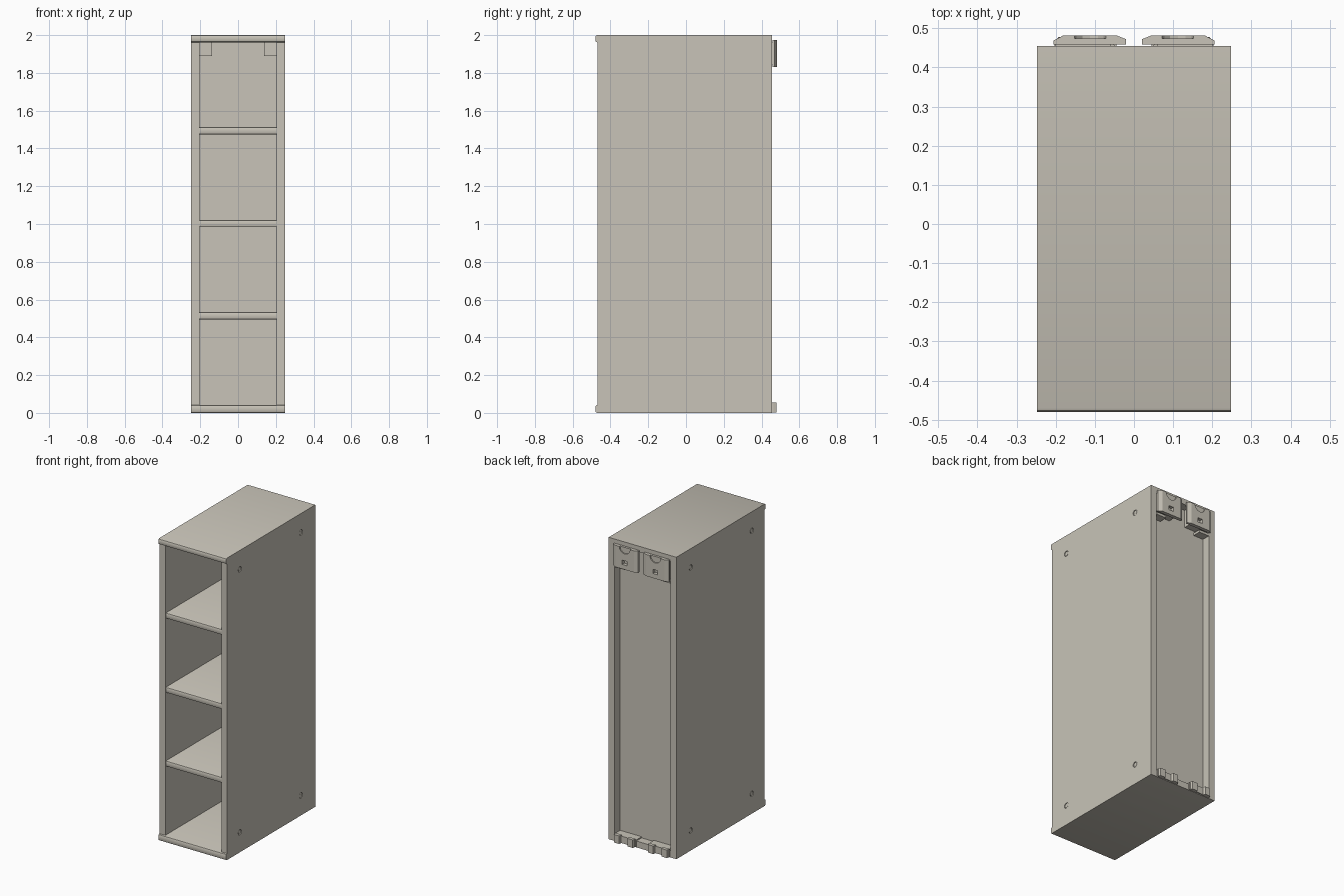
import bpy, bmesh
from mathutils import Matrix, Vector

cube = bpy.data.objects.get("Cube")
if cube:
    bpy.data.objects.remove(cube, do_unlink=True)

mat = bpy.data.materials.new("warm_grey")
mat.use_nodes = True
COLOUR = (0.58, 0.55, 0.48, 1)
mat.diffuse_color = COLOUR
mat.node_tree.nodes["Principled BSDF"].inputs["Base Color"].default_value = COLOUR


def finish(name, bm):
    bmesh.ops.recalc_face_normals(bm, faces=bm.faces)
    mesh = bpy.data.meshes.new(name)
    bm.to_mesh(mesh)
    bm.free()
    mesh.materials.append(mat)
    ob = bpy.data.objects.new(name, mesh)
    bpy.context.collection.objects.link(ob)
    return ob


def box(name, x, y, z):
    bm = bmesh.new()
    bmesh.ops.create_cube(bm, size=1)
    for v in bm.verts:
        v.co = Vector([(a + b) / 2 + c * (b - a) for (a, b), c in zip((x, y, z), v.co)])
    return finish(name, bm)


def prism(name, outline, place, depth):
    """Extrude a 2D outline; place maps (u, v) to a 3D point."""
    bm = bmesh.new()
    face = bm.faces.new([bm.verts.new(place(u, v)) for u, v in outline])
    out = bmesh.ops.extrude_face_region(bm, geom=[face])
    bmesh.ops.translate(bm, vec=depth, verts=[v for v in out["geom"] if isinstance(v, bmesh.types.BMVert)])
    return finish(name, bm)


def cylinder(name, centre, radius, depth, axis, sides=16):
    bm = bmesh.new()
    bmesh.ops.create_cone(bm, cap_ends=True, segments=sides, radius1=radius, radius2=radius, depth=depth)
    turn = Matrix.Rotation(1.5707963, 4, "Y" if axis == "X" else "X")
    bmesh.ops.transform(bm, matrix=Matrix.Translation(centre) @ turn, verts=bm.verts)
    return finish(name, bm)


def cut(ob, cutter):
    mod = ob.modifiers.new("cut", "BOOLEAN")
    mod.operation = "DIFFERENCE"
    mod.solver = "EXACT"
    mod.object = cutter
    bpy.context.view_layer.objects.active = ob
    bpy.ops.object.modifier_apply(modifier=mod.name)
    bpy.data.objects.remove(cutter, do_unlink=True)


def smooth(ob):
    bpy.ops.object.select_all(action="DESELECT")
    ob.select_set(True)
    bpy.context.view_layer.objects.active = ob
    bpy.ops.object.shade_smooth_by_angle()


def board(name, half, front, back, z0, z1, r):
    """Horizontal board with a rounded front edge."""
    outline = [(back, z0), (back, z1), (front + r, z1), (front + 0.3 * r, z1 - 0.3 * r),
               (front, z1 - r), (front, z0 + r), (front + 0.3 * r, z0 + 0.3 * r), (front + r, z0)]
    smooth(prism(name, outline, lambda y, z: (-half, y, z), (2 * half, 0, 0)))


# Carcass
board("top_board", 0.248, -0.48, 0.455, 1.962, 2.0, 0.01)
board("bottom_board", 0.248, -0.48, 0.455, 0.0, 0.042, 0.01)
for i, z in enumerate((0.495, 0.983, 1.475)):
    board(f"shelf_{i + 1}", 0.205, -0.462, 0.4, z, z + 0.038, 0.008)
box("back_panel", (-0.206, 0.206), (0.39, 0.4), (0.042, 1.962))

for side, s in (("left", 1), ("right", -1)):
    # Side panel with shallow fixing holes
    panel = box(f"{side}_side_panel", sorted((s * 0.205, s * 0.248)), (-0.468, 0.455), (0.042, 1.962))
    for y in (-0.335, 0.305):
        for z in (0.133, 1.875):
            cut(panel, cylinder("hole_cutter", (s * 0.248, y, z), 0.018, 0.012, "X"))
            smooth(cylinder(f"{side}_fixing_cap", (s * 0.243, y, z), 0.014, 0.006, "X"))

    # Wall hanger: chamfered cover plate on the back
    outline = [(0.02, 0.459), (0.02, 0.472), (0.045, 0.482), (0.18, 0.482),
               (0.205, 0.469), (0.205, 0.459)]
    cover = prism(f"{side}_hanger_cover", outline, lambda x, y: (s * x, y, 1.832), (0, 0, 0.143))
    cut(cover, box("slot_cutter", sorted((s * 0.095, s * 0.13)), (0.45, 0.5), (1.862, 1.89)))
    cut(cover, cylinder("notch_cutter", (s * 0.112, 0.485, 1.975), 0.04, 0.022, "Y", 12))

    # Hanger body in the recess, its lower tab and the block inside the cabinet
    box(f"{side}_hanger_body", sorted((s * 0.06, s * 0.2)), (0.4, 0.46), (1.845, 1.962))
    box(f"{side}_hanger_tab", sorted((s * 0.13, s * 0.203)), (0.4, 0.455), (1.815, 1.832))
    box(f"{side}_hanger_block", sorted((s * 0.137, s * 0.205)), (0.33, 0.392), (1.89, 1.962))

    # Lower wall bracket with two prongs
    box(f"{side}_bracket_base", sorted((s * 0.045, s * 0.203)), (0.4, 0.463), (0.004, 0.05))
    for x in (0.05, 0.15):
        prong = [(x, 0.455), (x + 0.006, 0.478), (x + 0.044, 0.478), (x + 0.05, 0.455)]
        prism(f"{side}_bracket_prong", prong, lambda u, y: (s * u, y, 0.002), (0, 0, 0.053))
